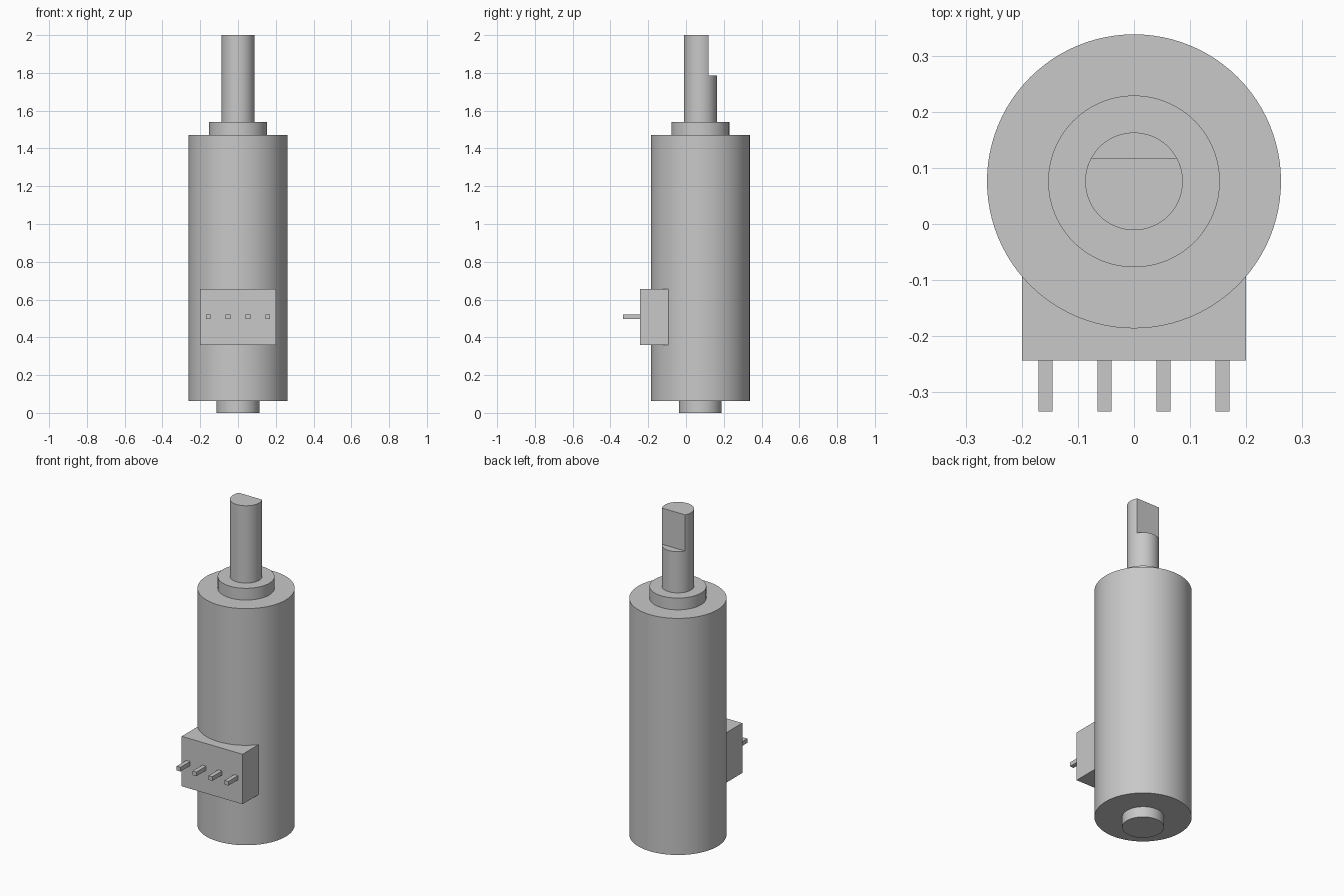
import bpy
import bmesh
import math

default = bpy.data.objects.get("Cube")
if default:
    bpy.data.objects.remove(default, do_unlink=True)

AXIS_Y = 0.076   # the turned parts share this axis
SEGMENTS = 96

# One plain grey for everything
GREY = (0.58, 0.58, 0.58, 1.0)
grey = bpy.data.materials.new("plain grey")
grey.use_nodes = True
grey.diffuse_color = GREY
grey.node_tree.nodes["Principled BSDF"].inputs["Base Color"].default_value = GREY


def finish(name, bm, smooth=False):
    bmesh.ops.recalc_face_normals(bm, faces=bm.faces)
    mesh = bpy.data.meshes.new(name)
    bm.to_mesh(mesh)
    bm.free()
    mesh.materials.append(grey)
    obj = bpy.data.objects.new(name, mesh)
    bpy.context.collection.objects.link(obj)
    if smooth:
        bpy.ops.object.select_all(action='DESELECT')
        obj.select_set(True)
        bpy.context.view_layer.objects.active = obj
        bpy.ops.object.shade_smooth_by_angle(angle=math.radians(30))
    return obj


def round_bar(name, radius, bottom, top, flat=None):
    """Upright bar; flat is the distance from the axis to a cut on the back."""
    cut = math.asin(flat / radius) if flat else math.pi / 2
    start, sweep = math.pi - cut, math.pi + 2 * cut
    count = SEGMENTS + 1 if flat else SEGMENTS
    bm = bmesh.new()
    ring = []
    for i in range(count):
        a = start + sweep * i / SEGMENTS
        ring.append(bm.verts.new((radius * math.cos(a),
                                  AXIS_Y + radius * math.sin(a), bottom)))
    base = bm.faces.new(ring)
    raised = bmesh.ops.extrude_face_region(bm, geom=[base], use_keep_orig=True)
    verts = [v for v in raised["geom"] if isinstance(v, bmesh.types.BMVert)]
    bmesh.ops.translate(bm, verts=verts, vec=(0, 0, top - bottom))
    return finish(name, bm, smooth=True)


def box(name, low, high):
    bm = bmesh.new()
    bmesh.ops.create_cube(bm, size=1)
    for v in bm.verts:
        v.co = [(a + b) / 2 + c * (b - a) for a, b, c in zip(low, high, v.co)]
    return finish(name, bm)


# Motor body, bearing bosses and shaft with a flat at its tip
round_bar("rear_boss", 0.113, 0, 0.063)
round_bar("motor_body", 0.262, 0.063, 1.47)
round_bar("front_collar", 0.153, 1.47, 1.54)
round_bar("shaft", 0.087, 1.54, 1.785)
round_bar("shaft_flat_tip", 0.087, 1.785, 2, flat=0.042)

# Connector block with a row of pins
box("connector_block", (-0.2, -0.243, 0.36), (0.2, -0.093, 0.657))
for i in range(4):
    x = (i - 1.5) * 0.105
    box(f"connector_pin_{i + 1}", (x - 0.0125, -0.334, 0.497), (x + 0.0125, -0.243, 0.522))
